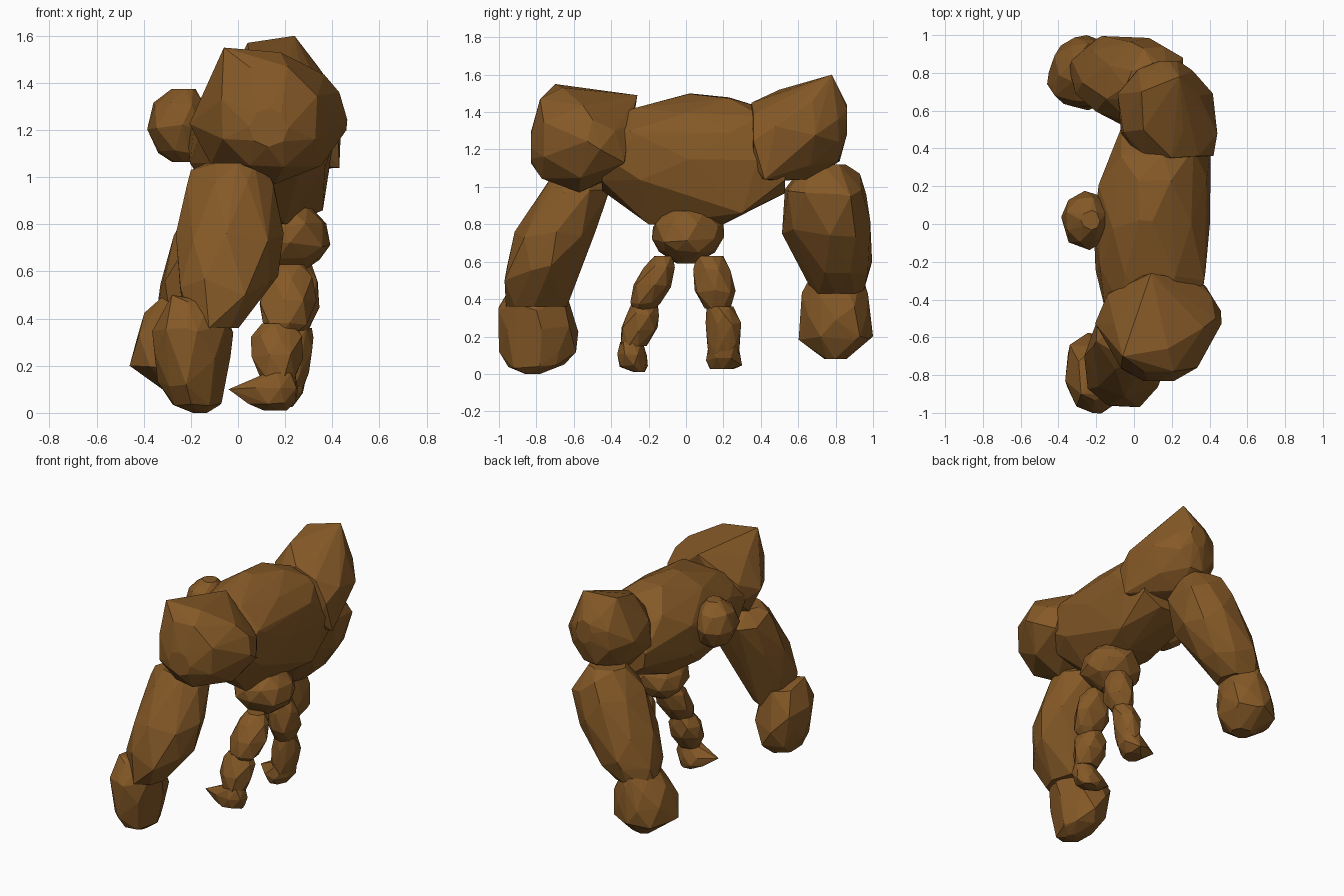
import bpy, bmesh, math, random

random.seed(7)
mat = bpy.data.materials.new("brown stone")
mat.diffuse_color = (0.235, 0.100, 0.020, 1)


def rock(name, rings, axis="z", sides=8, bumps=()):
    """Faceted boulder: convex hull of uneven oval rings stacked along an axis.
    Ring = (position on axis, centre a, centre b, radius a, radius b)."""
    bm = bmesh.new()
    for i, (t, a, b, ra, rb) in enumerate(rings):
        for k in range(sides):
            ang = 2 * math.pi * (k + 0.5 * (i % 2) + random.uniform(-0.15, 0.15)) / sides
            r = random.uniform(0.99, 1.06)
            p, q = a + ra * r * math.cos(ang), b + rb * r * math.sin(ang)
            s = t
            if 0 < i < len(rings) - 1:
                s += random.uniform(-0.1, 0.1) * min(ra, rb)
            bm.verts.new((p, q, s) if axis == "z" else (p, s, q))
    for co in bumps:
        bm.verts.new(co)
    bmesh.ops.convex_hull(bm, input=bm.verts[:])
    loose = [v for v in bm.verts if not v.link_faces]
    bmesh.ops.delete(bm, geom=loose, context="VERTS")
    bmesh.ops.recalc_face_normals(bm, faces=bm.faces[:])
    me = bpy.data.meshes.new(name)
    bm.to_mesh(me)
    bm.free()
    me.materials.append(mat)
    ob = bpy.data.objects.new(name, me)
    bpy.context.collection.objects.link(ob)
    return ob


# Torso, wide across y
rock("torso", [(-.45, .10, 1.18, .25, .19), (-.25, .09, 1.15, .30, .28),
               (.0, .10, 1.15, .30, .33), (.22, .11, 1.16, .295, .32),
               (.38, .14, 1.17, .26, .26), (.53, .16, 1.10, .22, .14)], axis="y",
     bumps=[(.2, -.2, .80), (.22, .2, .80), (.36, .3, .86), (.03, .02, 1.50),
            (.37, -.3, 1.3)])

# Head at the front of the chest
rock("head", [(1.065, -.23, .02, .05, .06), (1.11, -.24, .02, .10, .11),
              (1.21, -.25, .02, .135, .15), (1.31, -.25, .02, .11, .12),
              (1.375, -.23, .02, .05, .05)])

# Shoulders
rock("left_shoulder", [(-.83, .13, 1.21, .08, .08), (-.76, .13, 1.26, .21, .22),
                       (-.55, .13, 1.24, .32, .27), (-.39, .13, 1.24, .28, .20),
                       (-.31, .15, 1.27, .20, .10)], axis="y",
     bumps=[(-.06, -.70, 1.55), (.18, -.66, 1.53), (.09, -.26, 1.49),
            (.43, -.5, 1.36), (.46, -.46, 1.2), (.38, -.33, 1.13)])
rock("right_shoulder", [(.36, .21, 1.25, .20, .18), (.50, .18, 1.25, .26, .24),
                        (.68, .17, 1.29, .25, .24), (.82, .16, 1.31, .15, .17),
                        (.86, .18, 1.36, .06, .08)], axis="y",
     bumps=[(.24, .78, 1.60), (.04, .7, 1.57), (.05, .5, 1.52), (.43, .42, 1.04), (.2, .35, 1.45)])

# Heavy arms
rock("left_arm", [(1.06, -.01, -.60, .12, .11), (.97, -.03, -.59, .185, .185),
                  (.75, -.03, -.70, .225, .215), (.55, -.06, -.775, .20, .19),
                  (.36, -.11, -.80, .11, .16)],
     bumps=[(.17, -.72, .58), (.12, -.58, 1.03), (-.20, -.62, 1.03), (.03, -.97, .5)])
rock("right_arm", [(1.12, .08, .74, .12, .11), (.97, .06, .745, .21, .22),
                   (.75, -.025, .755, .245, .23), (.55, -.13, .81, .20, .18),
                   (.43, -.20, .81, .14, .13)],
     bumps=[(-.17, .995, .6), (.08, .985, .82), (.26, .88, .95), (.05, .93, 1.07),
            (-.31, .69, .56)])

# Fists
rock("left_fist", [(.47, -.19, -.79, .11, .14), (.36, -.20, -.82, .165, .18),
                   (.24, -.20, -.78, .16, .21), (.12, -.21, -.78, .13, .19),
                   (.04, -.18, -.80, .10, .15), (.0, -.16, -.82, .03, .04)], sides=7,
     bumps=[(-.22, -1, .36), (-.22, -1, .12), (-.28, -.9, .50), (-.02, -.8, .34),
            (-.07, -.78, .04), (-.34, -.64, .33)])
rock("right_fist", [(.49, -.22, .80, .11, .15), (.42, -.24, .80, .15, .175),
                    (.30, -.26, .80, .18, .19), (.19, -.265, .80, .18, .19),
                    (.08, -.23, .80, .07, .06)], sides=7,
     bumps=[(-.46, .74, .20), (-.42, .68, .33), (-.25, 1, .2), (-.1, .93, .2), (-.08, .9, .36)])

# Pelvis
rock("pelvis", [(.87, .20, .01, .11, .12), (.80, .20, .01, .175, .19),
                (.72, .20, .01, .19, .195), (.65, .20, .01, .155, .15),
                (.59, .20, .0, .06, .05)], sides=9)

# Small legs
rock("left_thigh", [(.63, .22, -.12, .06, .05), (.57, .215, -.14, .105, .085),
                    (.47, .21, -.18, .12, .10), (.38, .20, -.215, .095, .08),
                    (.33, .19, -.23, .05, .04)], sides=7)
rock("left_shin", [(.38, .17, -.22, .07, .07), (.32, .165, -.23, .11, .09),
                   (.24, .165, -.25, .11, .10), (.15, .17, -.28, .075, .07)], sides=7)
rock("left_foot", [(.17, .18, -.29, .06, .06), (.10, .15, -.29, .11, .08),
                   (.045, .14, -.28, .10, .075), (.01, .16, -.25, .05, .03)], sides=7,
     bumps=[(-.04, -.30, .10)])
rock("right_thigh", [(.63, .25, .13, .06, .07), (.56, .25, .14, .09, .10),
                     (.44, .25, .155, .095, .11), (.35, .24, .17, .06, .07)], sides=7)
rock("right_shin", [(.36, .24, .18, .07, .07), (.27, .23, .20, .09, .095),
                    (.17, .22, .20, .08, .09), (.11, .22, .20, .06, .08)], sides=7,
     bumps=[(.32, .2, .32)])
rock("right_foot", [(.16, .22, .20, .07, .08), (.08, .18, .20, .10, .09),
                    (.025, .17, .19, .06, .06)], sides=7,
     bumps=[(.02, .22, .09), (.2, .30, .045)])
